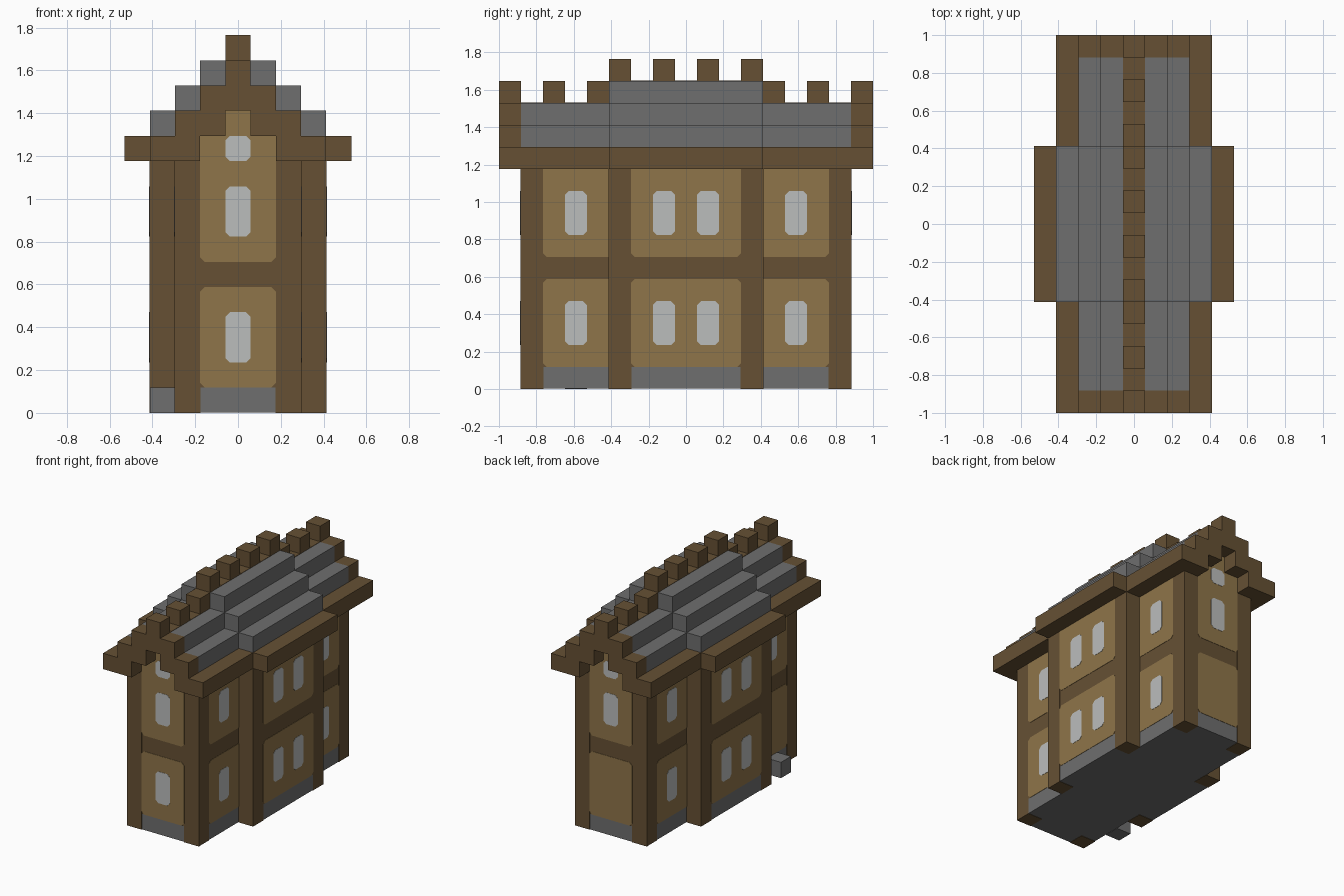
import bpy, bmesh
from mathutils import Vector

U = 2 / 17  # one block
cube = bpy.data.objects.get("Cube")
if cube:
    bpy.data.objects.remove(cube, do_unlink=True)


def material(name, rgb):
    m = bpy.data.materials.new(name)
    m.use_nodes = True
    m.diffuse_color = (*rgb, 1)
    m.node_tree.nodes["Principled BSDF"].inputs["Base Color"].default_value = (*rgb, 1)
    return m


TIMBER = material("dark timber", (0.133, 0.081, 0.034))
PLASTER = material("tan plaster", (0.275, 0.178, 0.067))
STONE = material("grey stone", (0.157, 0.157, 0.157))
GLASS = material("pale glass", (0.5, 0.51, 0.505))


def extrude(name, outline, axis, start, end, mat):
    """Extrude an outline of (across, height) points along x or y, in blocks."""
    bm = bmesh.new()
    place = (lambda h, z: (start, h, z)) if axis == "x" else (lambda h, z: (h, start, z))
    face = bm.faces.new([bm.verts.new(Vector(place(*p)) * U) for p in outline])
    out = bmesh.ops.extrude_face_region(bm, geom=[face])
    step = Vector((1, 0, 0) if axis == "x" else (0, 1, 0)) * (end - start) * U
    moved = [v for v in out["geom"] if isinstance(v, bmesh.types.BMVert)]
    bmesh.ops.translate(bm, verts=moved, vec=step)
    bmesh.ops.recalc_face_normals(bm, faces=bm.faces)
    mesh = bpy.data.meshes.new(name)
    bm.to_mesh(mesh)
    bm.free()
    mesh.materials.append(mat)
    ob = bpy.data.objects.new(name, mesh)
    bpy.context.collection.objects.link(ob)
    return ob


def box(name, cx, cy, hx, hy, z0, z1, mat):
    outline = [(cx - hx, z0), (cx + hx, z0), (cx + hx, z1), (cx - hx, z1)]
    return extrude(name, outline, "y", cy - hy, cy + hy, mat)


def cut_rect(h0, h1, z0, z1, c=0.18):
    """Rectangle with clipped corners."""
    return [(h0 + c, z0), (h1 - c, z0), (h1, z0 + c), (h1, z1 - c),
            (h1 - c, z1), (h0 + c, z1), (h0, z1 - c), (h0, z0 + c)]


def plate(name, outline, axis, wall, mat, depth):
    side = 1 if wall > 0 else -1
    extrude(name, outline, axis, wall - side * 0.02, wall + side * depth, mat)


PANEL, PANE = 0.02, 0.035

# Foundations and walls of the long house and the wide middle wing
for part, hx, hy in (("house", 2.5, 7.5), ("wing", 3.5, 3.5)):
    box(part + "_foundation", 0, 0, hx, hy, 0.02, 1, STONE)
    box(part + "_walls", 0, 0, hx, hy, 1, 10, TIMBER)
    # Corner posts
    for sx in (-1, 1):
        for sy in (-1, 1):
            box(part + "_corner_post", sx * (hx - 0.5), sy * (hy - 0.5),
                0.515, 0.515, 0, 10, TIMBER)

# Long sides: plaster panels and windows on two floors
for sx, side in ((1, "left"), (-1, "right")):
    for z0, z1 in ((1, 5), (6, 10.2)):
        plate(side + "_wing_panel", cut_rect(-2.5, 2.5, z0, z1), "x", sx * 3.5, PLASTER, PANEL)
        for sy in (-1, 1):
            y0, y1 = sorted((sy * 3.2, sy * 6.5))
            plate(side + "_bay_panel", cut_rect(y0, y1, z0, z1), "x", sx * 2.5, PLASTER, PANEL)
            plate(side + "_wing_window", cut_rect(sy - 0.5, sy + 0.5, z0 + 1, z0 + 3),
                  "x", sx * 3.5, GLASS, PANE)
            entrance = sx < 0 and sy < 0 and z0 == 1
            if not entrance:
                plate(side + "_bay_window", cut_rect(sy * 5 - 0.5, sy * 5 + 0.5, z0 + 1, z0 + 3),
                      "x", sx * 2.5, GLASS, PANE)

# Step block at the entrance
box("entrance_step", -3, -5, 0.5, 0.5, 0, 1, STONE)

# Stepped gable outlines
half_gable = [(1.32, 6), (1.5, 6.18), (1.5, 11), (0.5, 11), (0.5, 12)]
half_board = [(1.5, 11), (1.5, 10), (3.5, 10), (3.5, 11), (2.5, 11), (2.5, 12), (1.5, 12), (1.5, 13)]


def mirrored(half):
    return half + [(-x, z) for x, z in reversed(half)]


board = mirrored([(0.5, 12), (0.5, 11)] + half_board)

# Gable ends
for sy, end in ((-1, "front"), (1, "back")):
    wall = sy * 7.5
    plate(end + "_lower_panel", cut_rect(-1.5, 1.5, 1, 5), "y", wall, PLASTER, PANEL)
    plate(end + "_gable_panel", mirrored(half_gable), "y", wall, PLASTER, PANEL)
    plate(end + "_upper_window", cut_rect(-0.5, 0.5, 7, 9), "y", wall, GLASS, PANE)
    plate(end + "_gable_window", cut_rect(-0.5, 0.5, 10, 11), "y", wall, GLASS, PANE)
    if sy < 0:
        plate("front_lower_window", cut_rect(-0.5, 0.5, 2, 4), "y", wall, GLASS, PANE)
    extrude(end + "_gable_board", board, "y", wall, sy * 8.5, TIMBER)

# Stepped roofs: timber eaves, stone steps, timber ridge
for part, hx, hy, steps in (("house", 3.5, 7.5, 2), ("wing", 4.5, 3.5, 3)):
    box(part + "_eaves", 0, 0, hx, hy, 10, 11, TIMBER)
    for i in range(steps):
        box(part + "_roof_step", 0, 0, hx - 1 - i, hy, 11 + i, 12 + i, STONE)
    top = 11 + steps
    box(part + "_ridge", 0, 0, 0.5, hy, top - 0.5, top + 0.02, TIMBER)

# Ridge blocks
for y, z in ((8, 13), (6, 13), (4, 13), (3, 14), (1, 14)):
    for sy in (-1, 1):
        box("ridge_block", 0, sy * y, 0.5, 0.5, z, z + 1, TIMBER)
